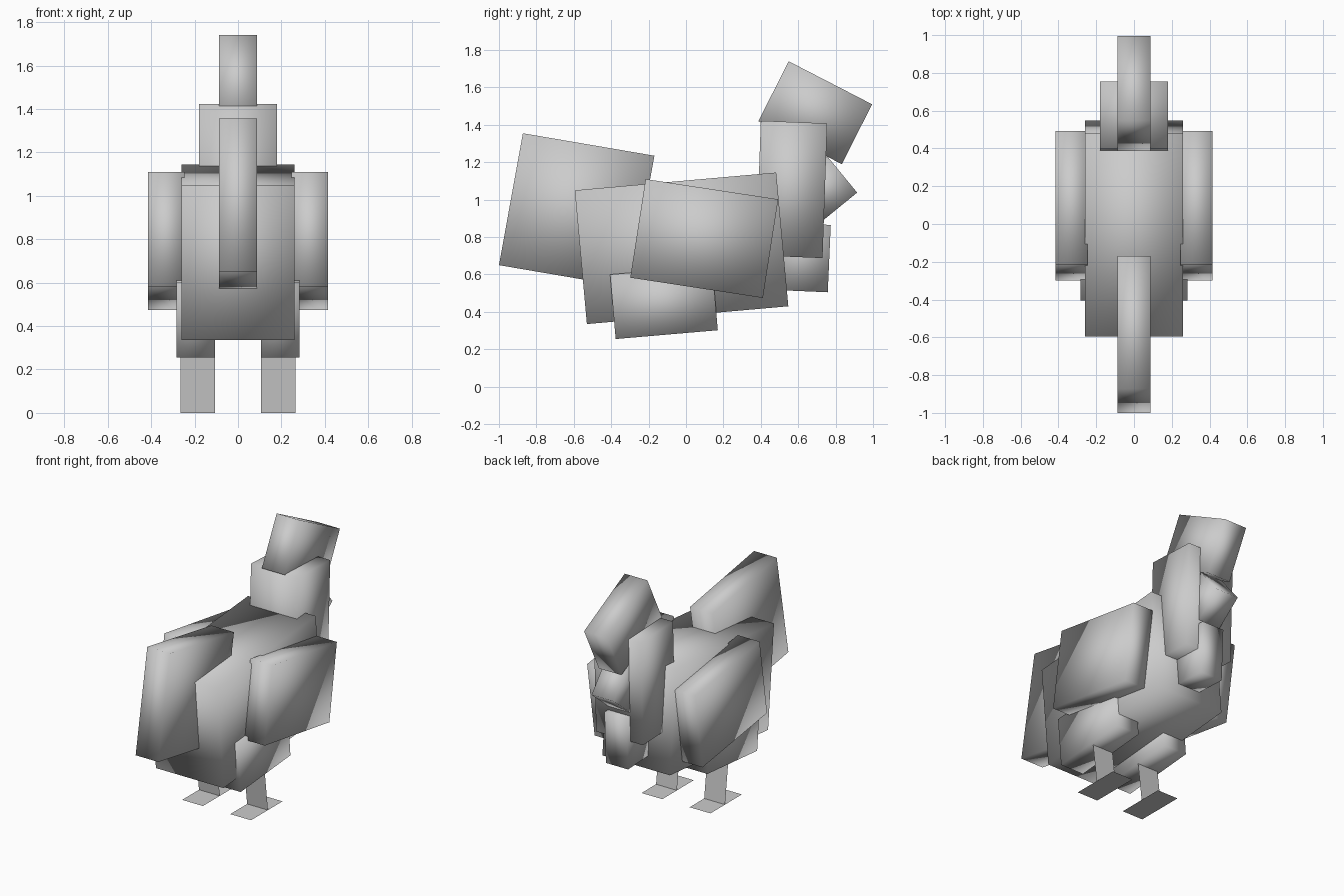
import bpy
from mathutils import Vector

if "Cube" in bpy.data.objects:
    bpy.data.objects.remove(bpy.data.objects["Cube"])

grey = bpy.data.materials.new("plain_grey")
grey.diffuse_color = (0.6, 0.6, 0.6, 1)
grey.use_nodes = True
grey.node_tree.nodes["Principled BSDF"].inputs["Base Color"].default_value = grey.diffuse_color


def make_mesh(name, verts, faces, smooth):
    mesh = bpy.data.meshes.new(name)
    mesh.from_pydata(verts, [], faces)
    mesh.materials.append(grey)
    for poly in mesh.polygons:
        poly.use_smooth = smooth
    obj = bpy.data.objects.new(name, mesh)
    bpy.context.collection.objects.link(obj)
    return obj


def tilted_box(name, x0, x1, bottom_back, bottom_front, top_back):
    """Soft-shaded box from three (y, z) corners of its side, spanning x0 to x1."""
    a, b, d = Vector(bottom_back), Vector(bottom_front), Vector(top_back)
    side = [a, b, b + d - a, d]
    verts = [(x, p.x, p.y) for x in (x0, x1) for p in side]
    faces = [(0, 3, 2, 1), (4, 5, 6, 7)]
    faces += [(i, (i + 1) % 4, (i + 1) % 4 + 4, i + 4) for i in range(4)]
    return make_mesh(name, verts, faces, True)


def sheet(name, x0, x1, start, end):
    """Flat sheet between two (y, z) points."""
    verts = [(x0, *start), (x1, *start), (x1, *end), (x0, *end)]
    return make_mesh(name, verts, [(0, 1, 2, 3)], False)


# Trunk, tail and head
tilted_box("body", -0.26, 0.26, (-0.53, 0.335), (0.547, 0.43), (-0.595, 1.05))
tilted_box("tail", -0.087, 0.087, (-1.0, 0.65), (-0.297, 0.53), (-0.872, 1.355))
tilted_box("head", -0.18, 0.18, (0.375, 0.702), (0.73, 0.688), (0.40, 1.422))

# Comb, beak and wattle
tilted_box("comb", -0.087, 0.087, (0.387, 1.42), (0.833, 1.19), (0.549, 1.74))
tilted_box("beak", -0.085, 0.085, (0.729, 0.886), (0.915, 1.038), (0.569, 1.08))
tilted_box("wattle", -0.085, 0.085, (0.46, 0.518), (0.758, 0.505), (0.476, 0.878))

# Paired wings, thighs and legs
for label, s in (("right", 1), ("left", -1)):
    def span(inner, outer):
        return sorted((s * inner, s * outer))

    tilted_box(label + "_wing", *span(0.246, 0.415),
               (-0.298, 0.583), (0.411, 0.475), (-0.216, 1.11))
    tilted_box(label + "_thigh", *span(0.105, 0.284),
               (-0.376, 0.255), (0.17, 0.302), (-0.406, 0.6))
    sheet(label + "_shin", *span(0.105, 0.265), (-0.05, 0.0), (-0.09, 0.32))
    sheet(label + "_foot", *span(0.105, 0.265), (-0.235, 0.0), (0.11, 0.0))
